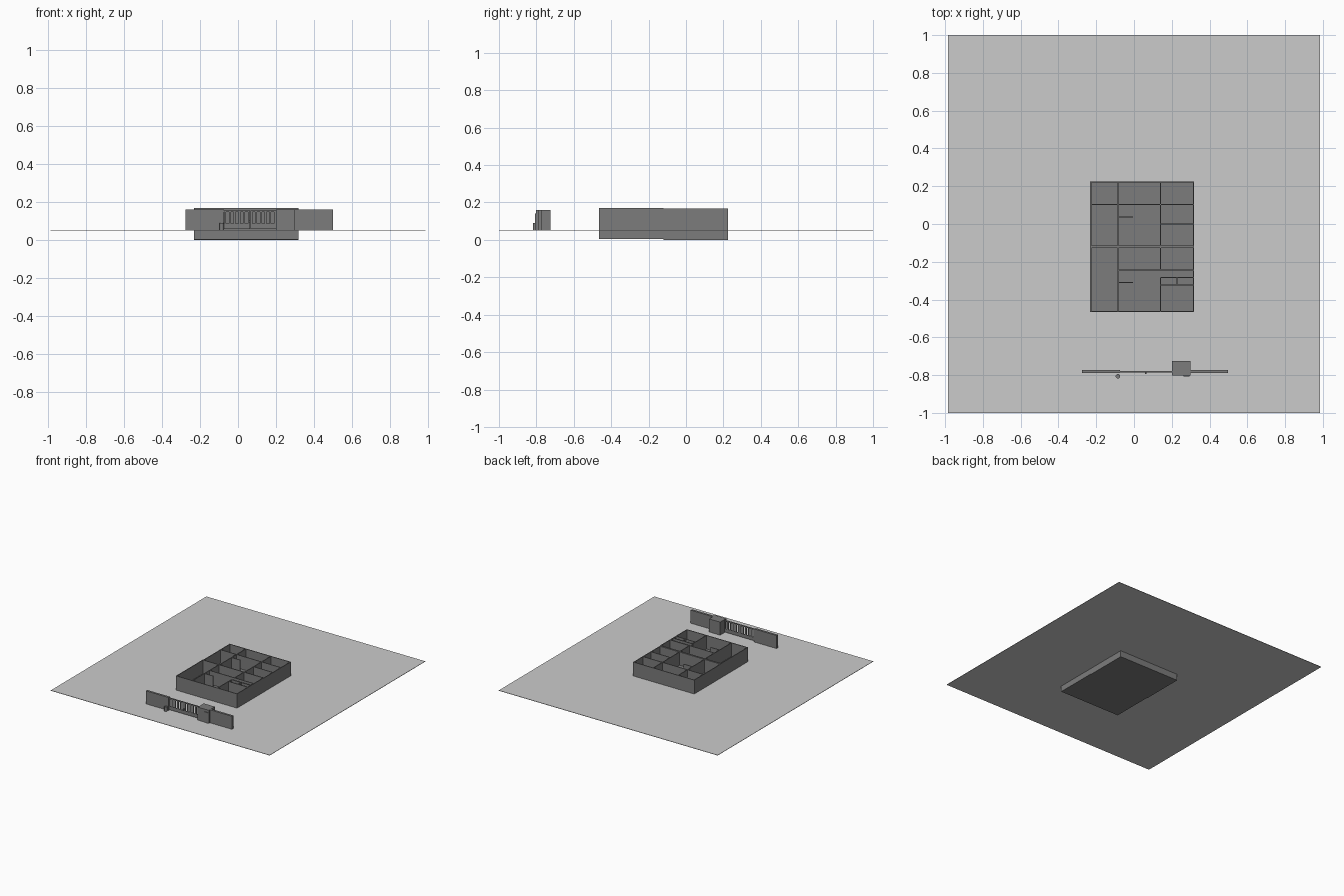
import bpy, bmesh
from mathutils import Matrix, Vector

if "Cube" in bpy.data.objects:
    bpy.data.objects.remove(bpy.data.objects["Cube"])

dark = bpy.data.materials.new("dark_grey")
dark.diffuse_color = (0.2, 0.2, 0.2, 1)
dark.use_nodes = True
dark.node_tree.nodes["Principled BSDF"].inputs["Base Color"].default_value = dark.diffuse_color


def boxes(name, items, mat=dark):
    """One object from boxes given as (x0, x1, y0, y1, z0, z1)."""
    bm = bmesh.new()
    for x0, x1, y0, y1, z0, z1 in items:
        m = Matrix.Translation(((x0 + x1) / 2, (y0 + y1) / 2, (z0 + z1) / 2))
        bmesh.ops.create_cube(bm, size=1, matrix=m @ Matrix.Diagonal((x1 - x0, y1 - y0, z1 - z0, 1)))
    me = bpy.data.meshes.new(name)
    bm.to_mesh(me)
    bm.free()
    ob = bpy.data.objects.new(name, me)
    bpy.context.collection.objects.link(ob)
    if mat:
        me.materials.append(mat)
    return ob


T = 0.003  # half thickness of house walls
G = 0.054  # ground level


def wall_x(y, x0, x1, z0, z1):
    return (x0, x1, y - T, y + T, z0, z1)


def wall_y(x, y0, y1, z0, z1):
    return (x - T, x + T, y0, y1, z0, z1)


# ground sheet
boxes("ground", [(-0.985, 0.985, -1, 1, 0.051, G)], None)

# house: front and back halves, each a floor slab with room walls
L, R, F, M, B = -0.232, 0.318, -0.466, -0.12, 0.225
XA, XB = -0.085, 0.14
boxes("front_floor", [(L, R, F, M, 0.004, 0.06)])
boxes("back_floor", [(L, R, M, B, 0.0, 0.06)])
fz = (0.06, 0.17)
boxes("front_room_walls", [
    wall_x(F + T, L, R, *fz), wall_x(M - T, L, R, *fz),
    wall_y(L + T, F, M, *fz), wall_y(R - T, F, M, *fz),
    wall_y(XA, F, M, *fz), wall_y(XB, M, -0.245, *fz), wall_y(XB, F, -0.283, *fz),
    wall_x(-0.245, XA, R, *fz), wall_x(-0.283, XB, R, *fz),
    wall_x(-0.322, XB, R, *fz), wall_y(0.227, -0.322, -0.283, *fz),
    wall_x(-0.31, XA, -0.005, *fz)])
bz = (0.06, 0.167)
boxes("back_room_walls", [
    wall_x(M + T, L, R, *bz), wall_x(B - T, L, R, *bz),
    wall_y(L + T, M, B, *bz), wall_y(R - T, M, B, *bz),
    wall_y(XA, M, B, *bz), wall_y(XB, M, B, *bz),
    wall_x(0.103, L, R, *bz), wall_x(0.0, XB, R, *bz),
    wall_x(0.038, XA, -0.005, *bz)])

# street walls and gatehouse
boxes("left_street_wall", [(-0.275, -0.073, -0.79, -0.772, G, 0.16)])
boxes("right_street_wall", [(0.3, 0.498, -0.79, -0.772, G, 0.16)])
boxes("gatehouse", [(0.2, 0.3, -0.803, -0.725, G, 0.16)])
boxes("gatehouse_door", [(0.262, 0.294, -0.807, -0.803, G, 0.14)])

# two gate leaves: solid lower panel, upright bars, top rail
y0, y1 = -0.785, -0.778
for side, x0 in (("left", -0.073), ("right", 0.0645)):
    x1 = x0 + 0.1355
    parts = [(x0, x1, y0, y1, 0.06, 0.088), (x0, x1, y0, y1, 0.148, 0.157)]
    for i in range(6):
        c = x0 + 0.006 + i * (x1 - x0 - 0.012) / 5
        parts.append((c - 0.005, c + 0.005, y0, y1, 0.088, 0.148))
    boxes(side + "_gate_leaf", parts)
boxes("gate_handle", [(0.058, 0.066, -0.794, -0.785, 0.09, 0.105)])

# small round post by the gate
bpy.ops.mesh.primitive_cylinder_add(vertices=24, radius=0.012, depth=0.036, location=(-0.085, -0.806, 0.072))
post = bpy.context.object
post.name = "round_post"
post.data.materials.append(dark)
bpy.ops.object.shade_smooth_by_angle()
